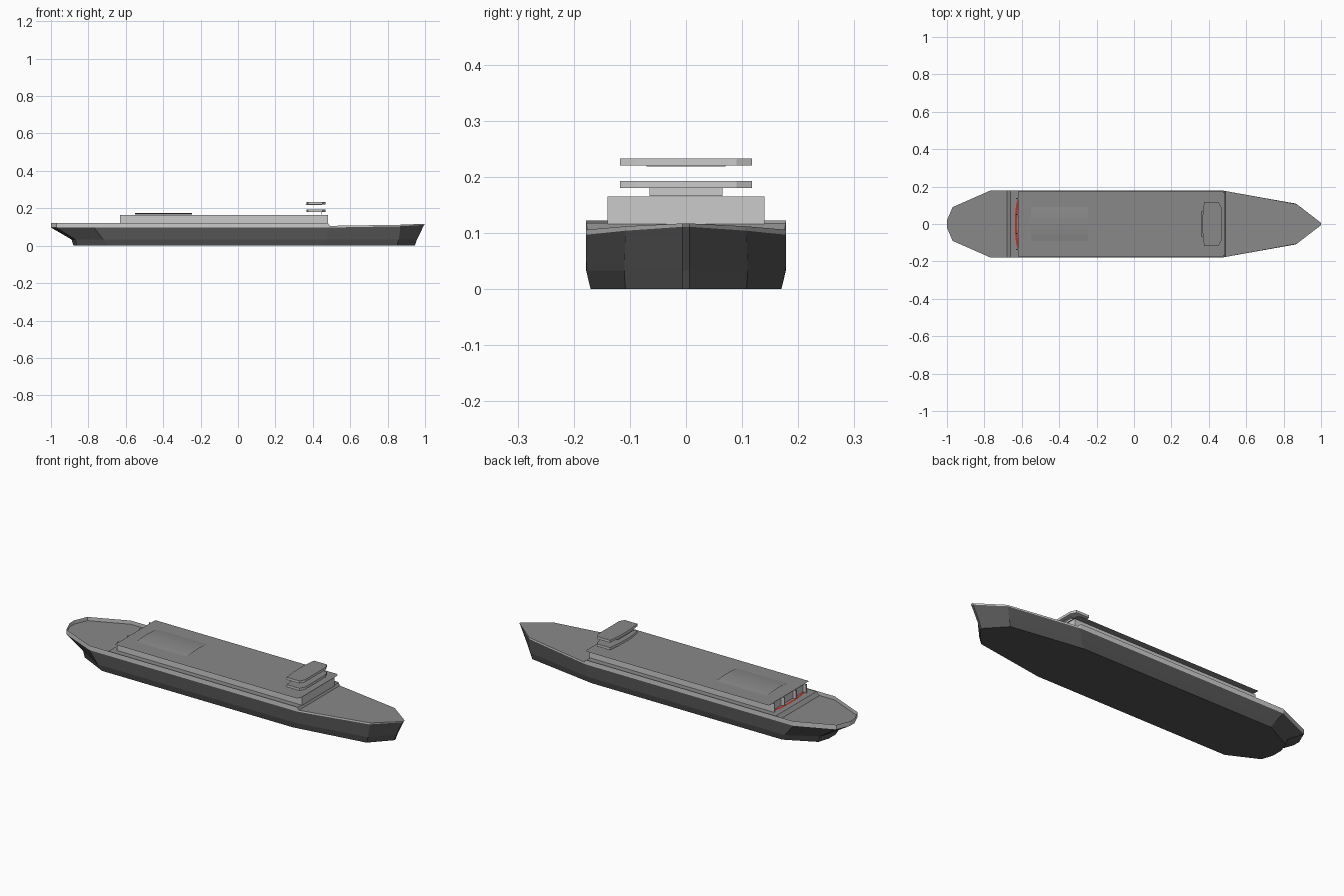
import bpy, bmesh, math

if "Cube" in bpy.data.objects:
    bpy.data.objects.remove(bpy.data.objects["Cube"])


def material(name, r, g, b):
    m = bpy.data.materials.new(name)
    m.diffuse_color = (r, g, b, 1)
    m.use_nodes = True
    m.node_tree.nodes["Principled BSDF"].inputs["Base Color"].default_value = m.diffuse_color
    return m


DARK = material("dark_hull", .09, .09, .09)
LIGHT = material("light_paint", .68, .68, .68)
DECK = material("deck_grey", .25, .25, .25)
RED = material("red", .5, .03, .02)


def mesh_object(name, verts, faces, mats, recalc=True):
    me = bpy.data.meshes.new(name)
    me.from_pydata(verts, [], faces)
    for m in mats:
        me.materials.append(m)
    if recalc:
        bm = bmesh.new()
        bm.from_mesh(me)
        bmesh.ops.recalc_face_normals(bm, faces=bm.faces)
        bm.to_mesh(me)
        bm.free()
    ob = bpy.data.objects.new(name, me)
    bpy.context.collection.objects.link(ob)
    return ob


def prism(name, outline, z0, z1):
    """Extruded outline with light sides and a deck-grey top."""
    n = len(outline)
    v = [(x, y, z) for z in (z0, z1) for x, y in outline]
    f = [tuple(range(n)), tuple(range(n, 2 * n))]
    f += [(i, (i + 1) % n, n + (i + 1) % n, n + i) for i in range(n)]
    ob = mesh_object(name, v, f, [LIGHT, DECK])
    for p in ob.data.polygons:
        p.material_index = int(p.normal.z > .5)
    return ob


def box(name, x0, x1, y0, y1, z0, z1):
    return prism(name, [(x0, y0), (x1, y0), (x1, y1), (x0, y1)], z0, z1)


# Hull: outlines from keel to rim, stern to bow, mirrored across y
levels = [
    [(-.88, .03, 0), (-.86, .09, 0), (-.70, .17, 0), (.44, .17, 0), (.45, .17, 0), (.85, .108, 0), (.945, .006, 0)],
    [(-.89, .03, .033), (-.87, .09, .033), (-.72, .178, .033), (.47, .178, .033), (.48, .177, .033), (.86, .11, .033), (.957, .006, .033)],
    [(-1, .02, .097), (-.97, .09, .097), (-.77, .178, .097), (.48, .178, .097), (.49, .176, .097), (.868, .108, .104), (.995, .006, .111)],
    [(-1, .02, .122), (-.97, .09, .122), (-.77, .178, .122), (.48, .178, .122), (.49, .176, .106), (.87, .106, .112), (1, .006, .117)],
]
verts, faces = [], []
for half in levels:
    verts += half + [(x, -y, z) for x, y, z in reversed(half)]
n = 14
for r in range(3):
    for i in range(n):
        j = (i + 1) % n
        faces.append((r * n + i, r * n + j, (r + 1) * n + j, (r + 1) * n + i))
faces.append(tuple(range(n)))
hull = mesh_object("hull", verts, faces, [DARK, LIGHT])
for i, p in enumerate(hull.data.polygons):
    p.material_index = int(2 * n <= i < 3 * n)  # light band along the rim

# Deck: sunken aft deck, step, side walkways, rising foredeck
stations = [(-1, .02, .102), (-.97, .09, .102), (-.77, .178, .102), (-.68, .178, .102), (-.66, .178, .118),
            (.48, .178, .118), (.49, .176, .106), (.87, .106, .112), (1, .006, .117)]
verts = [(x, s * y, z) for x, y, z in stations for s in (-1, 1)]
faces = [(2 * i, 2 * i + 2, 2 * i + 3, 2 * i + 1) for i in range(len(stations) - 1)]
mesh_object("deck", verts, faces, [DECK], recalc=False)

# Superstructure walls and paper-thin overhanging roof
box("cabin_walls", -.61, .482, -.14, .14, .106, .165)
roof = [(-.62, -.174), (.475, -.174), (.487, -.162), (.487, .162), (.475, .174), (-.62, .174)]
mesh_object("main_roof", [(x, y, .166) for x, y in roof], [tuple(range(6))], [DECK], recalc=False)
for s in (-1, 1):
    for y in (.05, .137):
        box("aft_pillar", -.63, -.61, s * y - .003, s * y + .003, .118, .165)

# Gently arched panel on the roof
arch = [(y, .167 + .007 * (1 - (y / .09) ** 2)) for y in (-.09, -.06, -.03, 0, .03, .06, .09)]
verts = [(x, y, z) for x in (-.55, -.245) for y, z in arch]
faces = [(i, 7 + i, 8 + i, 1 + i) for i in range(6)]
mesh_object("arched_roof_panel", verts, faces, [DECK], recalc=False)

# Red curved strip at the aft cabin wall
pts = [(-.615 - .022 * math.cos(t * math.pi / 16), .14 * math.sin(t * math.pi / 16)) for t in range(-8, 9)]
verts = [(x + d, y, .121) for x, y in pts for d in (0, .012)]
mesh_object("aft_red_strip", verts, [(2 * i, 2 * i + 1, 2 * i + 3, 2 * i + 2) for i in range(16)], [RED], recalc=False)

# Bridge: floor and roof slabs with swept wings, thin front support panel
slab = [(.375, -.118), (.452, -.118), (.467, -.09), (.467, .09), (.452, .118), (.375, .118), (.367, .045), (.367, -.045)]
for name, z in (("bridge_floor", .18), ("bridge_roof", .22)):
    prism(name, slab, z, z + .013)
box("bridge_support", .445, .447, -.065, .065, .166, .18)
box("bridge_roof_lining", .362, .45, -.07, .07, .2185, .22)
